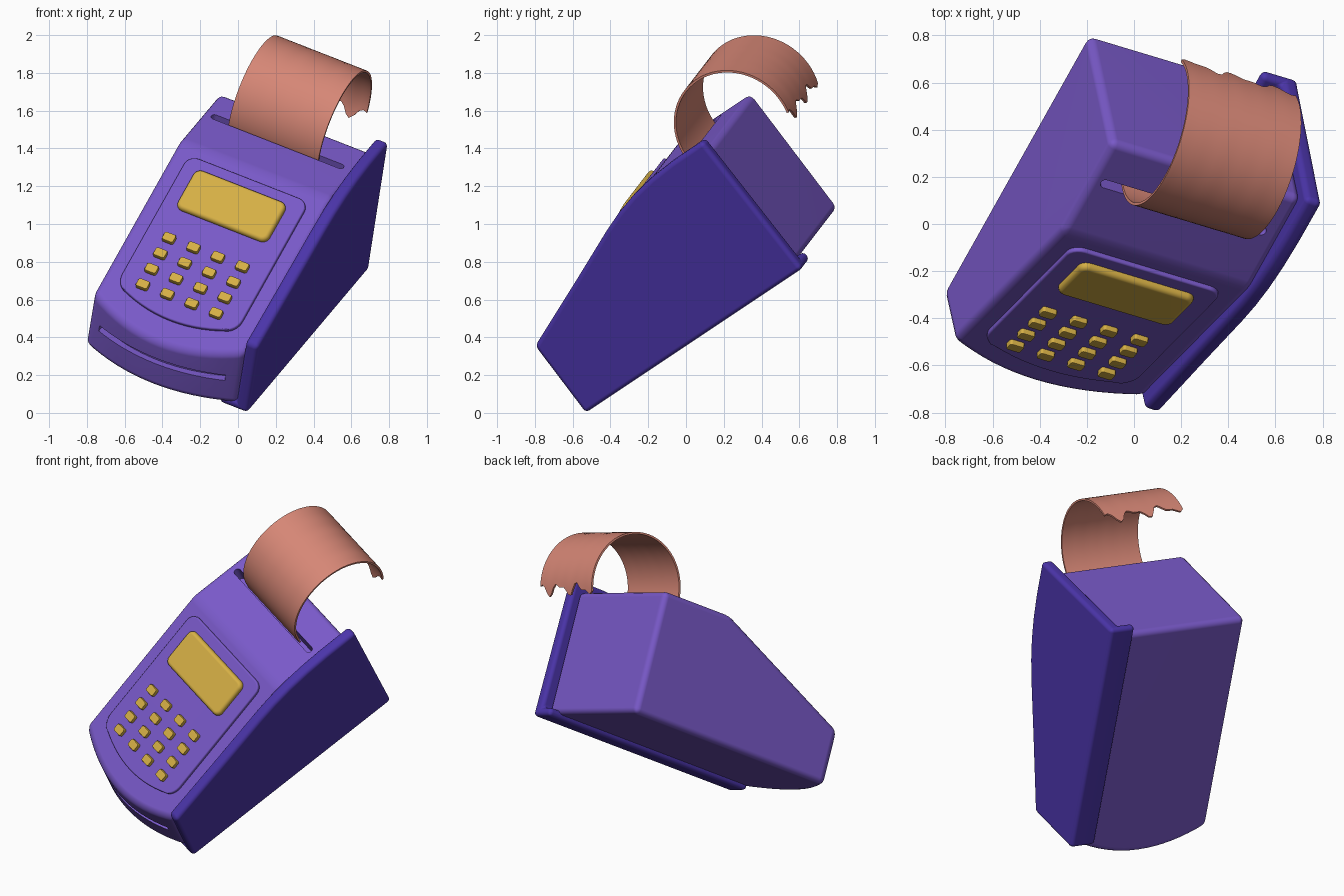
import bpy, bmesh, math
from mathutils import Matrix, Vector

if "Cube" in bpy.data.objects:
    bpy.data.objects.remove(bpy.data.objects["Cube"])

# Tilted frame: u = across, v = along the base, n = up from the base
v = Vector((0.423, 0.753, 0.502)).normalized()
u = Vector((0.90, -0.268, -0.35))
u = (u - v * u.dot(v)).normalized()
n = u.cross(v)
BASE = Matrix((u, v, n)).transposed().to_4x4()
SLOPE = 0.447
FACE = BASE @ Matrix.Translation((0, 0, 0.865)) @ Matrix.Rotation(math.atan(SLOPE), 4, 'X')


def material(name, rgb):
    m = bpy.data.materials.new(name)
    m.diffuse_color = (*rgb, 1)
    m.use_nodes = True
    m.node_tree.nodes["Principled BSDF"].inputs["Base Color"].default_value = m.diffuse_color
    return m


PURPLE = material("purple", (0.19, 0.10, 0.58))
BLUE = material("blue", (0.07, 0.035, 0.40))
GOLD = material("gold", (0.67, 0.43, 0.06))
PINK = material("pink", (0.67, 0.24, 0.18))
parts, cutters = [], []


def make(name, bm, mat, frame):
    bmesh.ops.recalc_face_normals(bm, faces=bm.faces)
    me = bpy.data.meshes.new(name)
    bm.to_mesh(me)
    bm.free()
    ob = bpy.data.objects.new(name, me)
    bpy.context.collection.objects.link(ob)
    ob.matrix_world = frame
    if mat:
        me.materials.append(mat)
        parts.append(ob)
    else:
        ob.hide_render = True
        cutters.append(ob)
    return ob


def prism_mesh(pts, axis, lo, hi, corner=0.0):
    """Extrude a 2D outline along axis 0, 1 or 2, optionally rounding its corners."""
    bm = bmesh.new()
    rings = []
    for t in (lo, hi):
        ring = []
        for p in pts:
            co = list(p)
            co.insert(axis, t)
            ring.append(bm.verts.new(co))
        rings.append(ring)
        bm.faces.new(ring)
    k = len(pts)
    sides = [bm.faces.new((rings[0][i], rings[0][(i + 1) % k],
                           rings[1][(i + 1) % k], rings[1][i])) for i in range(k)]
    bmesh.ops.recalc_face_normals(bm, faces=bm.faces)
    if corner:
        es = [e for e in bm.edges if all(f in sides for f in e.link_faces)
              and e.calc_face_angle() > 0.5]
        bmesh.ops.bevel(bm, geom=es, offset=corner, segments=5, profile=0.5, affect='EDGES')
    return bm


def prism(name, pts, axis, lo, hi, mat=None, frame=BASE, corner=0.0):
    return make(name, prism_mesh(pts, axis, lo, hi, corner), mat, frame)


def bevel(ob, width, segments=4, angle=30):
    m = ob.modifiers.new("bevel", 'BEVEL')
    m.width, m.segments, m.angle_limit = width, segments, math.radians(angle)


def boolean(ob, other, op):
    m = ob.modifiers.new(op, 'BOOLEAN')
    m.object, m.operation, m.solver = other, op, 'EXACT'


def rect(a0, a1, b0, b1):
    return [(a0, b0), (a1, b0), (a1, b1), (a0, b1)]


def bow(a0, a1, b, depth, steps=16):
    """Row of points bulging towards the front."""
    out = []
    for i in range(steps + 1):
        t = 2 * i / steps - 1
        out.append((a0 + (a1 - a0) * i / steps, b - depth * (1 - t * t)))
    return out


# Body: bowed plan, cut by the sloping face
bm = prism_mesh(bow(-0.775, 0.125, -0.375, 0.12) + [(0.125, 1.075), (-0.775, 1.075)], 2, 0.352, 1.12)
cut = bmesh.ops.bisect_plane(bm, geom=bm.verts[:] + bm.edges[:] + bm.faces[:], dist=1e-5,
                             plane_co=(0, 0, 0.865), plane_no=(0, -SLOPE, 1), clear_outer=True)
bmesh.ops.holes_fill(bm, edges=[e for e in bm.edges if e.is_boundary], sides=0)
body = make("terminal_body", bm, PURPLE, BASE)
bevel(body, 0.035, 4, 18)

# Paper slot and card slot
paper_slot = prism("paper_slot_cutter", rect(-0.725, 0.055, 0.842, 0.884), 2, 1.0, 1.2, corner=0.02)
card_slot = prism("card_slot_cutter", bow(-0.70, 0.045, -0.46, 0.095) + bow(-0.70, 0.045, -0.365, 0.095)[::-1],
                  2, 0.50, 0.535)
boolean(body, paper_slot, 'DIFFERENCE')
boolean(body, card_slot, 'DIFFERENCE')

# Side plate: L section trimmed to the side profile
plate = prism("side_plate", [(0.02, 0.322), (0.19, 0.322), (0.19, 1.3), (0.115, 1.3), (0.115, 0.375), (0.02, 0.375)],
              1, -0.5, 1.3, BLUE)
profile = prism("plate_profile_cutter",
                [(-0.385, 0.30), (-0.385, 0.77), (0.03, 0.937), (0.36, 1.073), (0.48, 1.116), (0.61, 1.15),
                 (0.75, 1.172), (0.9, 1.183), (1.125, 1.185), (1.14, 0.30)], 0, -0.1, 0.4)
boolean(plate, profile, 'INTERSECT')
bevel(plate, 0.025, 4)

# Raised keypad panel with a bowed lower edge
panel = prism("keypad_panel", bow(-0.685, 0.025, -0.31, 0.09) + [(0.025, 0.555), (-0.685, 0.555)],
              2, -0.03, 0.02, PURPLE, FACE, corner=0.06)
bevel(panel, 0.018, 3)

# Screen
screen = prism("screen", rect(-0.605, -0.065, 0.225, 0.487), 2, 0.0, 0.05, GOLD, FACE, corner=0.04)
bevel(screen, 0.022, 4)

# Keys
for r in range(4):
    for c in range(4):
        a, s = -0.55 + 0.144 * c, 0.042 - 0.105 * r
        key = prism(f"key_{r}_{c}", rect(a - 0.034, a + 0.034, s - 0.026, s + 0.026),
                    2, 0.0, 0.045, GOLD, FACE, corner=0.012)
        bevel(key, 0.007, 2)

# Curled paper strip with a torn end
bm = bmesh.new()
cols, rows = 24, 40
grid = []
for i in range(cols + 1):
    f = i / cols
    end = math.radians(199 + 5 * math.sin(f * 17) + 3 * math.sin(f * 31 + 1))
    line = [bm.verts.new((-0.62 + 0.53 * f, 0.865, 1.04))]
    for j in range(rows + 1):
        t = math.pi - end * j / rows
        line.append(bm.verts.new((-0.62 + 0.53 * f, 1.185 + 0.322 * math.cos(t), 1.11 + 0.325 * math.sin(t))))
    grid.append(line)
for p, q in zip(grid, grid[1:]):
    for j in range(rows + 1):
        bm.faces.new((p[j], p[j + 1], q[j + 1], q[j]))
paper = make("paper_strip", bm, PINK, BASE)
solid = paper.modifiers.new("thickness", 'SOLIDIFY')
solid.thickness, solid.offset = 0.012, 0

# Apply modifiers, smooth, and drop the cutters
bpy.context.view_layer.update()
bpy.ops.object.select_all(action='DESELECT')
for ob in parts:
    ob.select_set(True)
bpy.context.view_layer.objects.active = body
bpy.ops.object.convert(target='MESH')
bpy.ops.object.shade_smooth_by_angle(angle=math.radians(35))
for ob in parts:
    w = ob.modifiers.new("normals", 'WEIGHTED_NORMAL')
    w.keep_sharp = True
for ob in cutters:
    bpy.data.objects.remove(ob)
